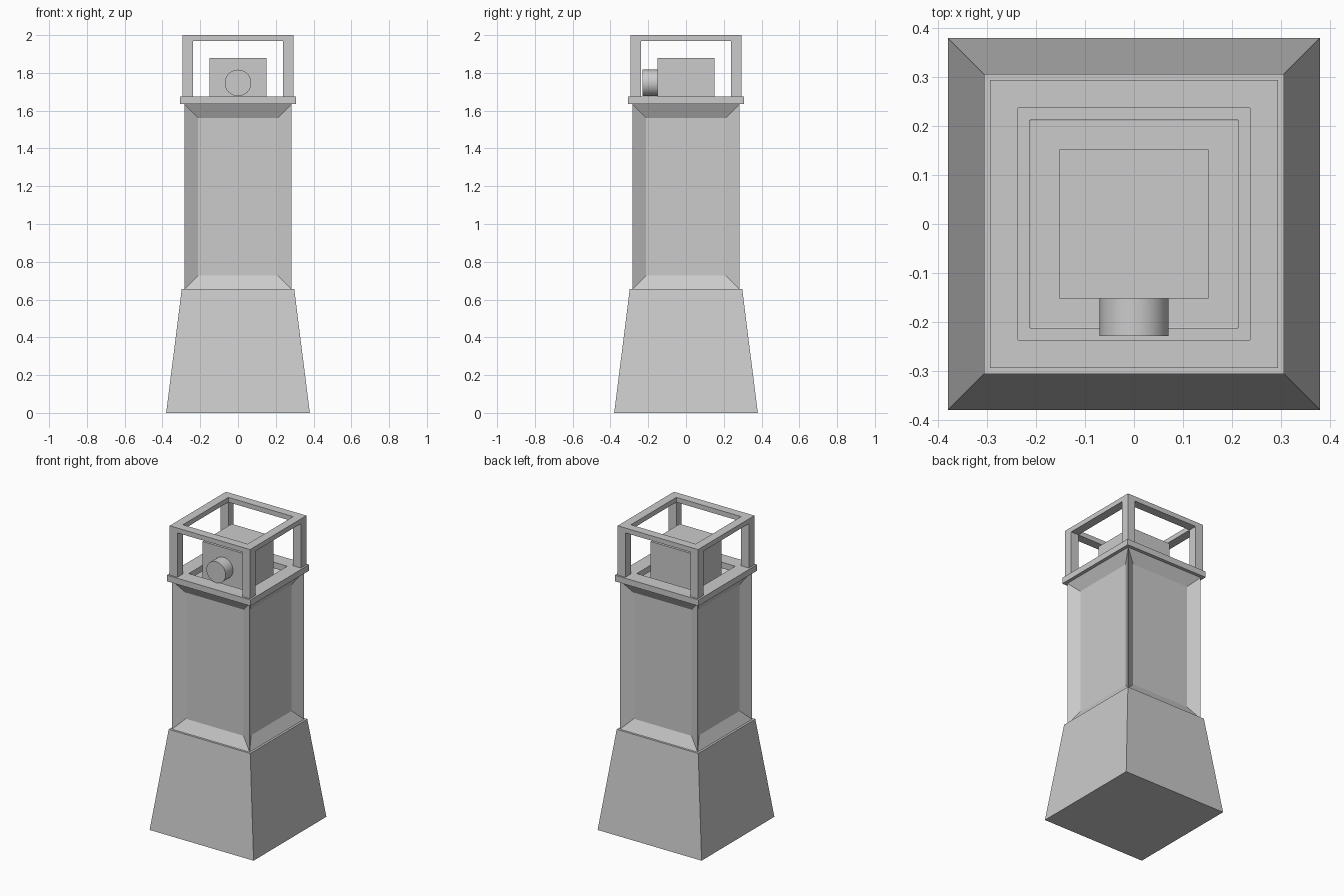
import bpy, bmesh
from math import radians
from mathutils import Matrix

if "Cube" in bpy.data.objects:
    bpy.data.objects.remove(bpy.data.objects["Cube"])


def finish(bm, name):
    bmesh.ops.recalc_face_normals(bm, faces=bm.faces[:])
    mesh = bpy.data.meshes.new(name)
    bm.to_mesh(mesh)
    bm.free()
    obj = bpy.data.objects.new(name, mesh)
    bpy.context.collection.objects.link(obj)
    return obj


def square_loft(name, rings, closed=False):
    """Skin square rings given as (half_width, z); closed makes a hollow frame."""
    bm = bmesh.new()
    loops = [[bm.verts.new((sx * h, sy * h, z))
              for sx, sy in ((-1, -1), (1, -1), (1, 1), (-1, 1))] for h, z in rings]
    pairs = list(zip(loops, loops[1:]))
    if closed:
        pairs.append((loops[-1], loops[0]))
    else:
        bm.faces.new(loops[0])
        bm.faces.new(loops[-1])
    for a, b in pairs:
        for i in range(4):
            j = (i + 1) % 4
            bm.faces.new((a[i], a[j], b[j], b[i]))
    return bm if name is None else finish(bm, name)


def square_frame(name, outer, inner, z0, z1):
    return square_loft(name, [(outer, z0), (outer, z1), (inner, z1), (inner, z0)], True)


# Tapered base
square_loft("base", [(0.38, 0), (0.298, 0.655)])

# Shaft with recessed panels on every face
bm = square_loft(None, [(0.284, 0.655), (0.284, 1.635)])
bmesh.ops.recalc_face_normals(bm, faces=bm.faces[:])
bmesh.ops.inset_individual(bm, faces=bm.faces[:], thickness=0.073,
                           depth=-0.04, use_even_offset=True)
finish(bm, "shaft")

# Ledge around the top opening
square_frame("ledge", 0.306, 0.212, 1.635, 1.675)

# Lantern cage: top rail and four posts
OUT, IN = 0.294, 0.237
square_frame("cage_top_rail", OUT, IN, 1.968, 2.0)
for sx in (-1, 1):
    for sy in (-1, 1):
        post = square_loft("cage_post", [((OUT - IN) / 2, 1.675), ((OUT - IN) / 2, 1.968)])
        post.location = (sx * (OUT + IN) / 2, sy * (OUT + IN) / 2, 0)

# Lamp housing standing in the recess
square_loft("lamp_housing", [(0.152, 1.595), (0.152, 1.88)])

# Round lamp lens on the front
bm = bmesh.new()
bmesh.ops.create_cone(bm, cap_ends=True, segments=32, radius1=0.07, radius2=0.07, depth=0.078,
                      matrix=Matrix.Translation((0, -0.19, 1.747)) @ Matrix.Rotation(radians(90), 4, 'X'))
lens = finish(bm, "lamp_lens")
bpy.ops.object.select_all(action='DESELECT')
lens.select_set(True)
bpy.context.view_layer.objects.active = lens
bpy.ops.object.shade_smooth_by_angle(angle=radians(40))
